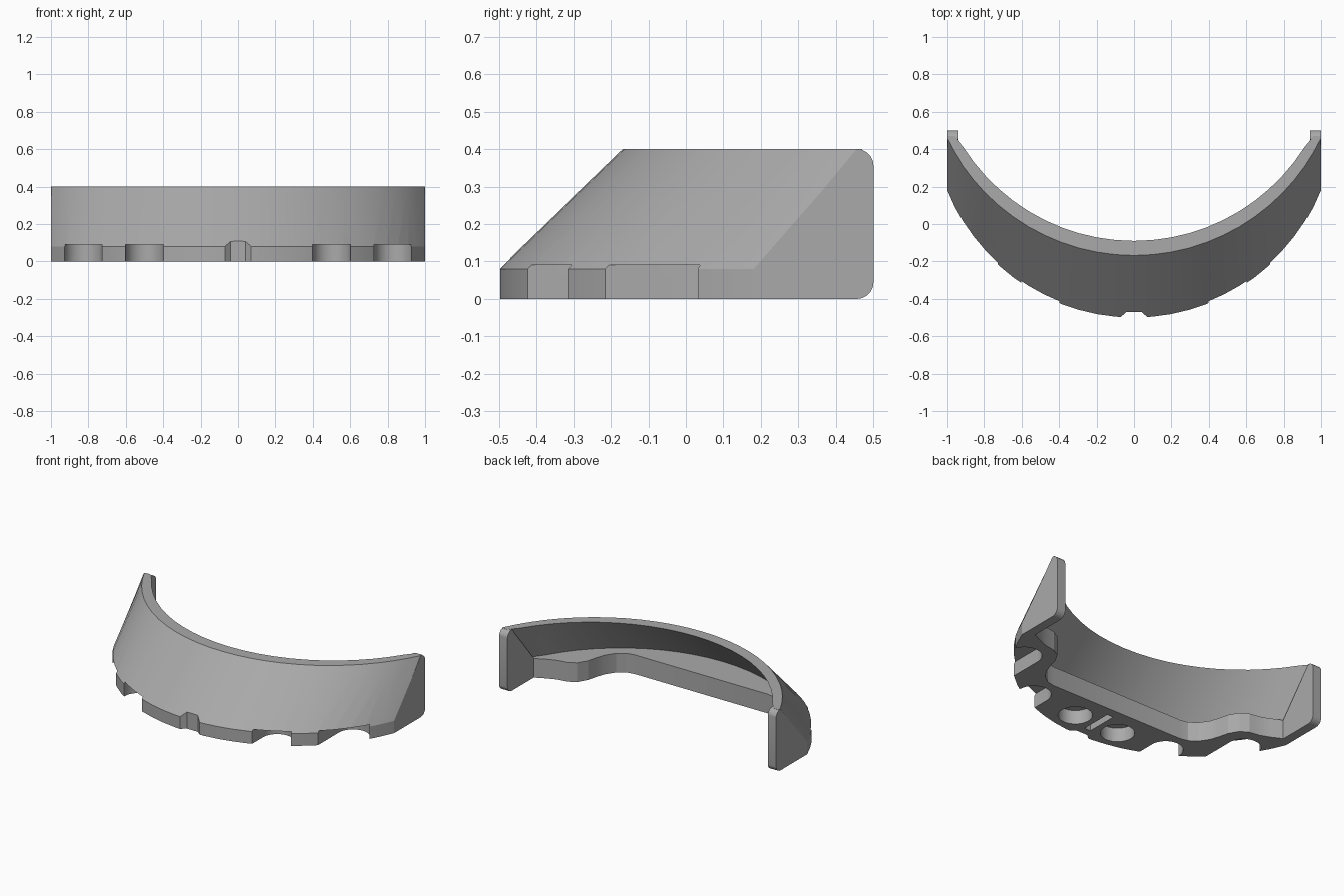
import bpy, bmesh
from math import sin, cos, pi, sqrt, radians

cube = bpy.data.objects.get("Cube")
if cube:
    bpy.data.objects.remove(cube, do_unlink=True)

grey = bpy.data.materials.new("plain_grey")
grey.use_nodes = True
colour = (0.4, 0.4, 0.4, 1)
grey.diffuse_color = colour
grey.node_tree.nodes["Principled BSDF"].inputs["Base Color"].default_value = colour


def loft(name, rings):
    """Closed solid through a row of equal-length rings."""
    bm = bmesh.new()
    rows = [[bm.verts.new(p) for p in ring] for ring in rings]
    n = len(rows[0])
    for a, b in zip(rows, rows[1:]):
        for i in range(n):
            j = (i + 1) % n
            bm.faces.new((a[i], a[j], b[j], b[i]))
    bm.faces.new(rows[0])
    bm.faces.new(rows[-1][::-1])
    bmesh.ops.recalc_face_normals(bm, faces=bm.faces)
    mesh = bpy.data.meshes.new(name)
    bm.to_mesh(mesh)
    bm.free()
    obj = bpy.data.objects.new(name, mesh)
    bpy.context.collection.objects.link(obj)
    mesh.materials.append(grey)
    return obj


def prism_z(name, outline, z0, z1):
    return loft(name, [[(x, y, z) for x, y in outline] for z in (z0, z1)])


def prism_x(name, outline, x0, x1):
    return loft(name, [[(x, y, z) for y, z in outline] for x in (x0, x1)])


def combine(target, tool, operation):
    mod = target.modifiers.new(operation, 'BOOLEAN')
    mod.operation = operation
    mod.solver = 'EXACT'
    mod.object = tool
    bpy.context.view_layer.objects.active = target
    bpy.ops.object.modifier_apply(modifier=mod.name)
    bpy.data.objects.remove(tool, do_unlink=True)


def arc_y(x, centre, radius):
    return centre - sqrt(max(radius ** 2 - x ** 2, 0))


def foot_y(x):
    return arc_y(x, 0.575, 1.075)


RIM, LIP, FLOOR = 0.4, 0.08, 0.125


# Leaning curved wall, swept across x
def wall_section(x):
    foot, top = foot_y(x), arc_y(x, 0.942, 1.11)
    inner = max(min(arc_y(x, 0.988, 1.078), 0.47), top + 0.006)
    low = inner - (top - foot) * 0.94
    return [(x, foot, 0), (x, foot, LIP), (x, top, RIM),
            (x, inner, RIM), (x, low, 0.1), (x, low, 0)]


R, STEPS = 1.075, 26
sweep = radians(68.47)
stations = [R * sin(sweep * (2 * i / STEPS - 1)) for i in range(STEPS + 1)]
stations[0], stations[-1] = -1, 1
body = loft("curved_shell", [wall_section(x) for x in stations])

# Floor with a straight middle and wavy ends
wave = [(0.48, -0.155), (0.53, -0.145), (0.58, -0.11), (0.62, -0.05),
        (0.64, 0.01), (0.655, 0.07), (0.69, 0.13), (0.74, 0.16),
        (0.81, 0.172), (0.87, 0.195), (0.92, 0.22), (0.96, 0.235)]
back = [(-x, y) for x, y in reversed(wave)] + wave
front = [(0.96 * x, foot_y(0.96 * x) + 0.06) for x in reversed(stations)]
combine(body, prism_z("floor", back + front, 0, FLOOR), 'UNION')

# Side plates with rounded rear corners
r = 0.045
corner = [(0.5 - r + r * cos(a), r + r * sin(a))
          for a in (-pi / 2 + i * pi / 10 for i in range(6))]
plate = [(0.19, 0), *corner, *[(y, RIM - z) for y, z in reversed(corner)], (0.19, LIP)]
for side in (-1, 1):
    combine(body, prism_x("side_plate", plate, side * 0.94, side), 'UNION')


# Sockets: round pockets in the middle, channels open to the front beside them
def circle(cx, cy, radius, start, end, n):
    return [(cx + radius * cos(start + (end - start) * i / n),
             cy + radius * sin(start + (end - start) * i / n)) for i in range(n + 1)]


for side in (-1, 1):
    pocket = circle(side * 0.16, -0.34, 0.1, 0, 2 * pi, 32)[:-1]
    combine(body, prism_z("pocket_cutter", pocket, -0.1, 0.09), 'DIFFERENCE')
    for cx, cy in ((0.5, -0.31), (0.83, 0)):
        cx *= side
        channel = circle(cx, cy, 0.102, 0, pi, 16) + [(cx - 0.102, -0.8), (cx + 0.102, -0.8)]
        combine(body, prism_z("channel_cutter", channel, -0.1, 0.09), 'DIFFERENCE')

# Centre slot under the floor and alignment notch in the front edge
slot = [(-0.022, -0.42), (0.022, -0.42), (0.022, -0.215), (-0.022, -0.215)]
combine(body, prism_z("slot_cutter", slot, -0.1, 0.09), 'DIFFERENCE')
notch = [(-0.04, -0.47), (-0.12, -0.54), (0.12, -0.54), (0.04, -0.47)]
combine(body, prism_z("notch_cutter", notch, -0.1, 0.3), 'DIFFERENCE')

# Smooth curves, crisp edges
for o in bpy.context.selected_objects:
    o.select_set(False)
body.select_set(True)
bpy.context.view_layer.objects.active = body
bpy.ops.object.shade_smooth_by_angle(angle=radians(16))
